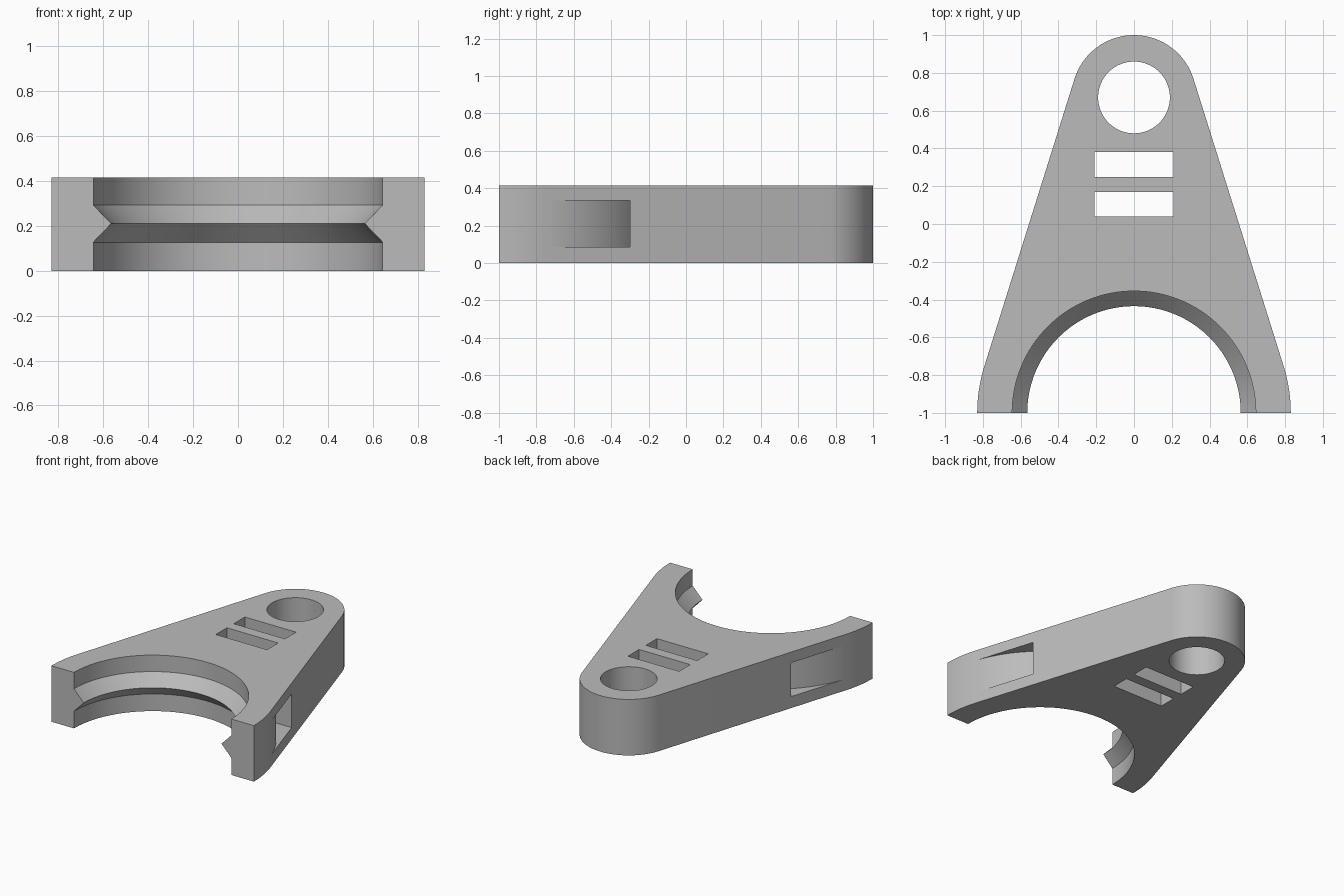
import bpy
import bmesh
from math import sin, cos, asin, pi, radians
from mathutils import Matrix, Vector

cube = bpy.data.objects.get("Cube")
if cube:
    bpy.data.objects.remove(cube, do_unlink=True)

HEIGHT = 0.415
NOSE_Y, NOSE_R = 0.67, 0.33      # rounded narrow end
BASE_Y, BASE_R = -1.0, 0.83      # wide end
BORE_R, RIDGE_R = 0.645, 0.565   # half-round opening and its ridge
TANGENT = asin((BASE_R - NOSE_R) / (NOSE_Y - BASE_Y))

grey = bpy.data.materials.new("plain grey")
grey.use_nodes = True
colour = (0.5, 0.5, 0.5, 1)
grey.diffuse_color = colour
grey.node_tree.nodes["Principled BSDF"].inputs["Base Color"].default_value = colour


def arc(centre_y, radius, start, end, steps):
    angles = [start + (end - start) * i / steps for i in range(steps + 1)]
    return [(radius * cos(a), centre_y + radius * sin(a)) for a in angles]


def make_object(name, bm):
    bmesh.ops.recalc_face_normals(bm, faces=bm.faces)
    mesh = bpy.data.meshes.new(name)
    bm.to_mesh(mesh)
    bm.free()
    mesh.materials.append(grey)
    obj = bpy.data.objects.new(name, mesh)
    bpy.context.collection.objects.link(obj)
    return obj


def prism(name, outline, low, high):
    bm = bmesh.new()
    face = bm.faces.new([bm.verts.new((x, y, low)) for x, y in outline])
    new = bmesh.ops.extrude_face_region(bm, geom=[face])["geom"]
    verts = [v for v in new if isinstance(v, bmesh.types.BMVert)]
    bmesh.ops.translate(bm, verts=verts, vec=(0, 0, high - low))
    return make_object(name, bm)


def lathe(name, profile, centre_y, steps):
    bm = bmesh.new()
    verts = [bm.verts.new((r, centre_y, z)) for r, z in profile]
    edges = [bm.edges.new(pair) for pair in zip(verts, verts[1:])]
    bmesh.ops.spin(bm, geom=verts + edges, cent=(0, centre_y, 0), axis=(0, 0, 1),
                   angle=2 * pi, steps=steps)
    bmesh.ops.remove_doubles(bm, verts=bm.verts, dist=0.0001)
    return make_object(name, bm)


# Tapered plate: two tangent arcs joined by straight sides
outline = arc(BASE_Y, BASE_R, 0, TANGENT, 12)
outline += arc(NOSE_Y, NOSE_R, TANGENT, pi - TANGENT, 48)
outline += arc(BASE_Y, BASE_R, pi - TANGENT, pi, 12)
bracket = prism("bracket_plate", outline, 0, HEIGHT)

# Half-round opening that leaves a pointed ridge around its middle
below, above = -0.1, HEIGHT + 0.1
cutters = [lathe("bore_cutter", [
    (0, below), (BORE_R, below), (BORE_R, 0.127), (RIDGE_R, 0.21),
    (BORE_R, 0.293), (BORE_R, above), (0, above)], BASE_Y, 128)]

# Round hole in the narrow end
cutters.append(prism("hole_cutter", arc(NOSE_Y, 0.19, 0, 2 * pi, 64)[:-1], below, above))

# Two strap slots
for low, high in ((0.04, 0.17), (0.25, 0.38)):
    box = [(-0.21, low), (0.21, low), (0.21, high), (-0.21, high)]
    cutters.append(prism("slot_cutter", box, below, above))

# Side pockets whose floor follows the wide end's circle
pocket_end = -0.3
pocket = arc(BASE_Y, BASE_R, radians(20), asin((pocket_end - BASE_Y) / BASE_R), 24)
pocket += [(1, pocket_end), (1, pocket[0][1])]
for side in (-1, 1):
    cutters.append(prism("pocket_cutter", [(side * x, y) for x, y in pocket], 0.085, 0.335))

# Cut everything out of the plate
bpy.context.view_layer.objects.active = bracket
for cutter in cutters:
    cut = bracket.modifiers.new("cut", "BOOLEAN")
    cut.operation = "DIFFERENCE"
    cut.solver = "EXACT"
    cut.object = cutter
    bpy.ops.object.modifier_apply(modifier=cut.name)
    bpy.data.objects.remove(cutter, do_unlink=True)

# Smooth the curved walls, keep corners sharp
for obj in bpy.context.selected_objects:
    obj.select_set(False)
bracket.select_set(True)
bpy.ops.object.shade_smooth_by_angle(angle=radians(25))
